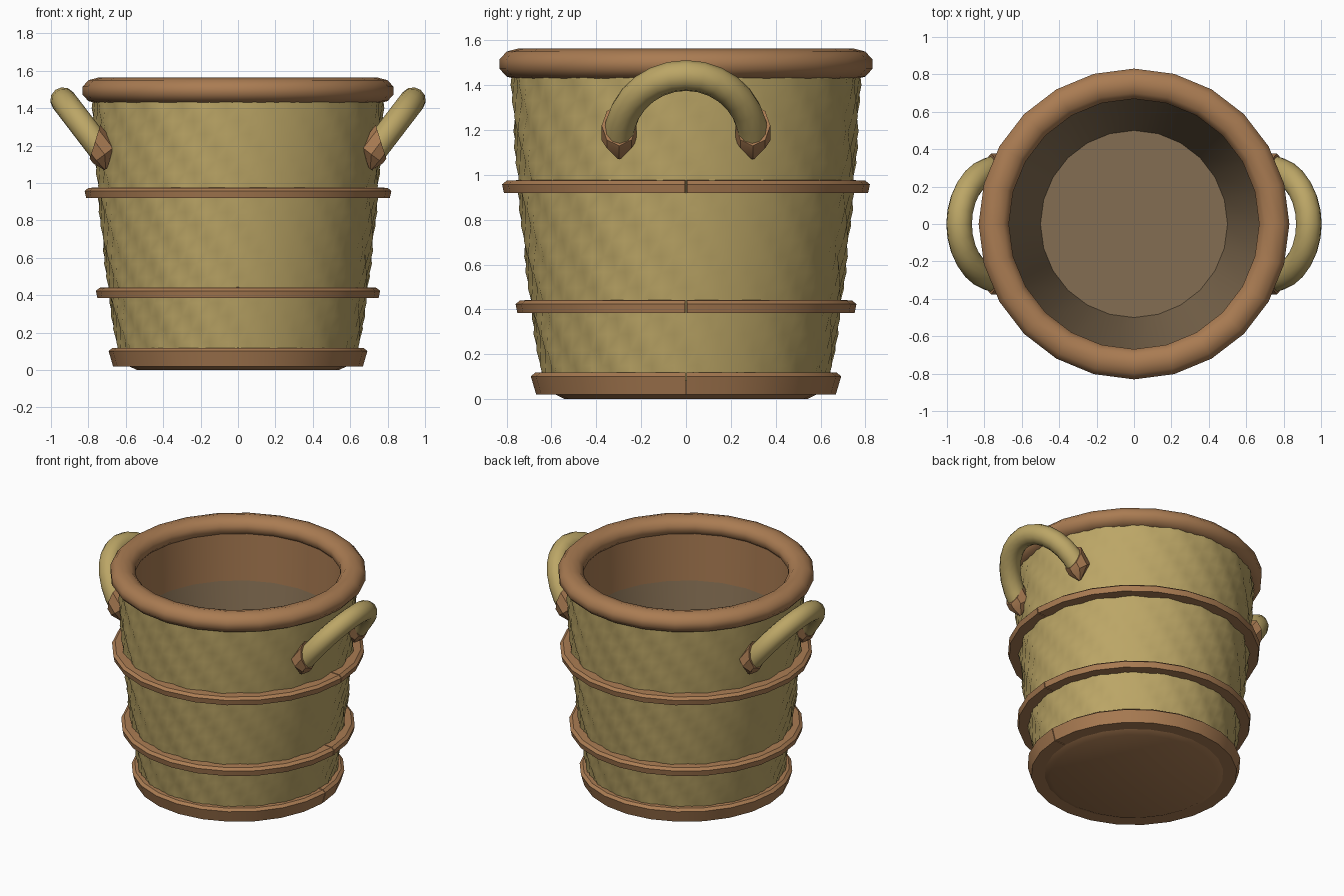
import bpy, bmesh, math
from mathutils import Vector

if "Cube" in bpy.data.objects:
    bpy.data.objects.remove(bpy.data.objects["Cube"])


def material(name, rgb):
    m = bpy.data.materials.new(name)
    m.diffuse_color = (*rgb, 1)
    m.use_nodes = True
    m.node_tree.nodes["Principled BSDF"].inputs["Base Color"].default_value = m.diffuse_color
    return m


TAN = material("straw tan", (0.50, 0.38, 0.133))
BROWN = material("wicker brown", (0.40, 0.20, 0.085))
LINER = material("dull liner brown", (0.23, 0.155, 0.085))


def finish(name, bm, mat, angle=40):
    me = bpy.data.meshes.new(name)
    bm.to_mesh(me)
    bm.free()
    ob = bpy.data.objects.new(name, me)
    bpy.context.collection.objects.link(ob)
    me.materials.append(mat)
    bpy.ops.object.select_all(action='DESELECT')
    ob.select_set(True)
    bpy.context.view_layer.objects.active = ob
    bpy.ops.object.shade_smooth_by_angle(angle=math.radians(angle))
    return ob


def lathe(name, profile, mat, sides=24, loop=False, gap=0.0, angle=40, cap=False, ripple=None):
    """Spin (radius, z) points round z; gap opens a seam at +x, cap closes the last row."""
    bm = bmesh.new()
    n = sides + 1 if gap else sides
    rows = []
    for r, z in profile:
        row = []
        for i in range(n):
            a = gap / 2 + (2 * math.pi - gap) * i / sides
            q = r + (ripple(a, z) if ripple else 0)
            row.append(bm.verts.new((q * math.cos(a), q * math.sin(a), z)))
        rows.append(row)
    pairs = list(zip(rows, rows[1:])) + ([(rows[-1], rows[0])] if loop else [])
    for lo, hi in pairs:
        for i in range(sides):
            j = (i + 1) % n
            bm.faces.new((lo[i], lo[j], hi[j], hi[i]))
    if gap:
        for i in (0, n - 1):
            bm.faces.new([row[i] for row in rows])
        bmesh.ops.recalc_face_normals(bm, faces=bm.faces)
    if cap:
        bm.faces.new(rows[-1])
    return finish(name, bm, mat, angle)


# Outer wall: bulging taper with shallow helical ripples
def wall_radius(z):
    t = (z - 0.08) / 1.39
    return 0.637 + 0.225 * t - 0.088 * t * t


def wall_ripple(a, z):
    return 0.011 * math.cos(20 * a + 2 * math.pi * z / 0.28)


ROWS = 20
wall = [(wall_radius(z), z) for z in (0.08 + 1.39 * k / ROWS for k in range(ROWS + 1))]
lathe("outer_wall", wall, TAN, sides=80, angle=60, ripple=wall_ripple)

# Inner wall: brown band under the rim, then the liner down to the floor
lathe("inner_band", [(0.68, 1.12), (0.69, 1.48)][::-1], BROWN)
lathe("liner", [(0.68, 1.12), (0.50, 0.10)], LINER, cap=True)

# Thick rounded rim
rim = []
for k in range(10):
    a = 2 * math.pi * (k + 0.5) / 10
    rim.append((0.75 + 0.085 * math.cos(a), 1.494 + 0.069 * math.sin(a)))
lathe("rim", rim, BROWN, loop=True, angle=60)


# Hoops and base band, each with a narrow seam
def hoop(name, r, z0, z1, inner, flare):
    chamfer = 0.016
    prof = [(inner, z0), (r - flare, z0), (r, z1 - chamfer), (r - 0.02, z1), (inner, z1 + 0.004)]
    lathe(name, prof, BROWN, loop=True, gap=0.009, angle=30)


hoop("upper_hoop", 0.82, 0.92, 0.974, 0.72, 0.008)
hoop("lower_hoop", 0.76, 0.385, 0.440, 0.66, 0.008)
hoop("base_band", 0.692, 0.02, 0.118, 0.57, 0.024)

# Underside plate
lathe("bottom_plate", [(0.585, 0.022), (0.54, 0.0)], BROWN, cap=True, angle=60)


def sweep(name, rings, mat, angle=60):
    """Skin a list of point rings and close both ends."""
    bm = bmesh.new()
    rows = [[bm.verts.new(p) for p in ring] for ring in rings]
    n = len(rows[0])
    for lo, hi in zip(rows, rows[1:]):
        for j in range(n):
            k = (j + 1) % n
            bm.faces.new((lo[j], lo[k], hi[k], hi[j]))
    bm.faces.new(rows[0])
    bm.faces.new(rows[-1])
    bmesh.ops.recalc_face_normals(bm, faces=bm.faces)
    return finish(name, bm, mat, angle)


# Tilted arched handles with slanted, pointed brown end caps
Y = Vector((0, 1, 0))
for s, label in ((1, "right"), (-1, "left")):
    slope = Vector((s * 0.213, 0, 0.278))
    d = slope.normalized()
    across = Vector((s * d.z, 0, -abs(d.x)))
    base = Vector((s * 0.722, 0, 1.165))
    rings = []
    for i in range(15):
        t = math.pi * i / 14
        center = base + Y * 0.298 * math.cos(t) + slope * math.sin(t)
        # outward direction of the arch at this point
        out = (Y * math.cos(t) / 0.298 + d * math.sin(t) / slope.length).normalized()
        rings.append([center + 0.069 * (math.cos(a) * across + math.sin(a) * out)
                      for a in (2 * math.pi * j / 12 for j in range(12))])
    sweep(label + "_handle", rings, TAN)
    for e, end in ((1, "back"), (-1, "front")):
        foot = base + Y * 0.298 * e
        angles = [2 * math.pi * j / 8 for j in range(8)]
        spoke = [0.078 * (math.cos(a) * across + math.sin(a) * Y) for a in angles]
        collar = [foot + p + d * (0.07 - 0.055 * math.cos(a)) for p, a in zip(spoke, angles)]
        low = [foot + p - d * 0.015 for p in spoke]
        tip = [foot + 0.12 * p + Vector((-s * 0.015, 0, -0.09)) for p in spoke]
        sweep(f"{label}_{end}_handle_cap", [collar, low, tip], BROWN, angle=30)
